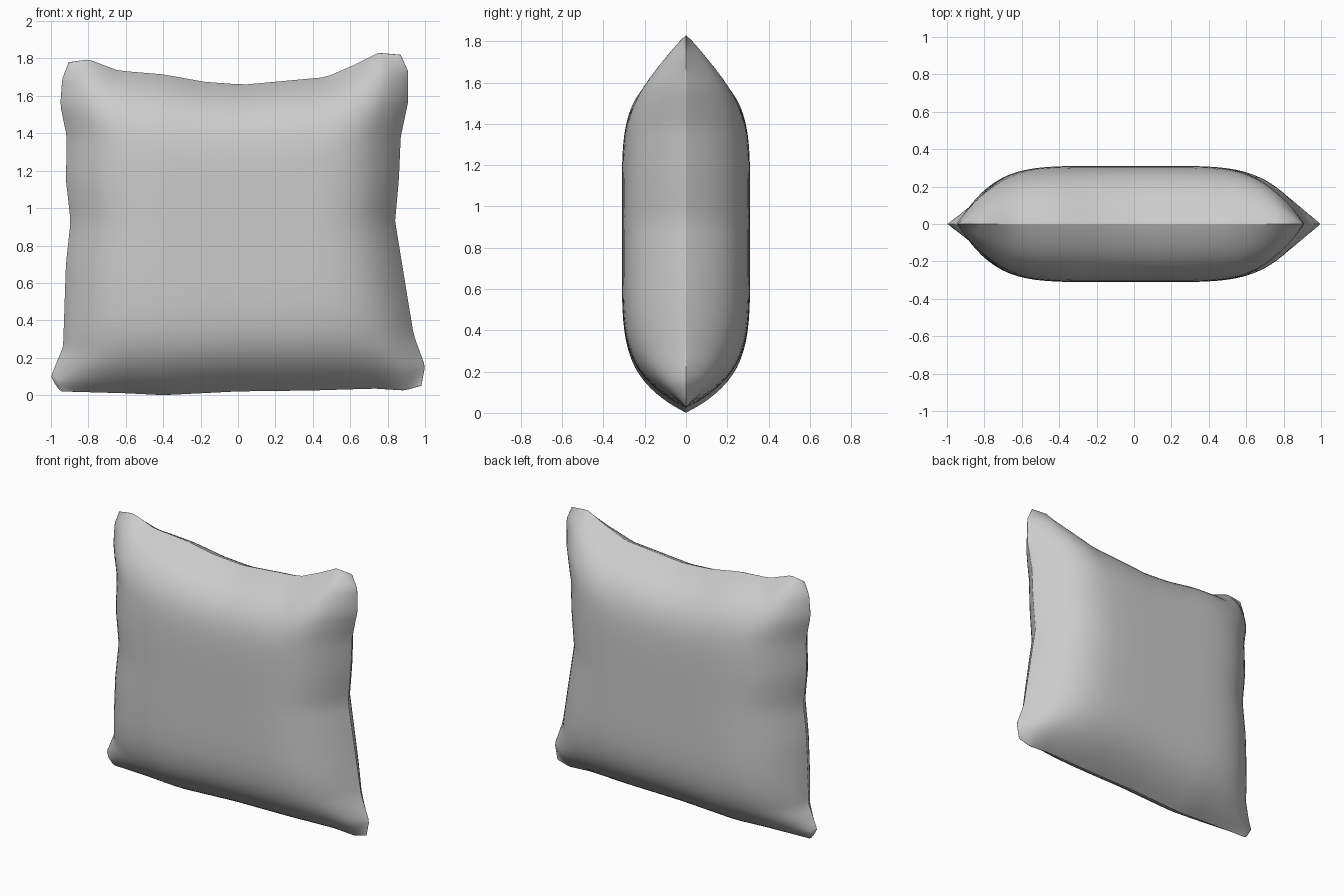
import bpy, bmesh, math
from mathutils import Vector

if "Cube" in bpy.data.objects:
    bpy.data.objects.remove(bpy.data.objects["Cube"])

# Seam outline of the cushion, one polyline per side (x, z)
BOTTOM = [(-.975, .055), (-.95, .02), (-.6, .01), (-.4, 0), (0, .02),
          (.4, .025), (.73, .035), (.89, .025), (.98, .05)]
TOP = [(-.905, 1.78), (-.8, 1.795), (-.64, 1.735), (-.4, 1.715), (-.18, 1.675),
       (.03, 1.66), (.47, 1.70), (.62, 1.765), (.75, 1.83), (.87, 1.82)]
LEFT = [(-.975, .055), (-1, .10), (-.935, .26), (-.92, .7), (-.895, .93),
        (-.92, 1.15), (-.915, 1.38), (-.95, 1.55), (-.94, 1.69), (-.905, 1.78)]
RIGHT = [(.98, .05), (1, .155), (.94, .32), (.91, .5), (.84, .93),
         (.86, 1.15), (.87, 1.38), (.91, 1.57), (.91, 1.73), (.87, 1.82)]

N = 48            # grid divisions
HALF_DEPTH = .311
FULLNESS = 5.6    # how quickly the cushion swells away from the seam


def along(points, t):
    """Point at fraction t of a polyline's length."""
    pts = [Vector(p) for p in points]
    lengths = [(b - a).length for a, b in zip(pts, pts[1:])]
    d = t * sum(lengths)
    for a, b, l in zip(pts, pts[1:], lengths):
        if d <= l:
            return a.lerp(b, d / l)
        d -= l
    return pts[-1]


def bulge(t):
    """Rise from a pinched seam to the nearly flat middle."""
    return 1 - max(0, 1 - 2 * min(t, 1 - t)) ** FULLNESS


# Finer spacing near the seam
steps = [(1 - math.cos(math.pi * i / N)) / 2 for i in range(N + 1)]
bottom, top, left, right = ([along(side, t) for t in steps]
                            for side in (BOTTOM, TOP, LEFT, RIGHT))


def bend(side, i):
    """How far a seam strays from the straight line between its corners."""
    return side[i] - side[0].lerp(side[-1], steps[i])


# Cushion: patch spanned by the four seams, puffed out to front and back
bm = bmesh.new()
for sign in (-1, 1):
    rows = []
    for j, v in enumerate(steps):
        row = []
        for i, u in enumerate(steps):
            p = bottom[0].lerp(bottom[-1], u).lerp(top[0].lerp(top[-1], u), v)
            # seam waves fade out towards the middle
            p += bend(bottom, i) * (1 - v) ** 2 + bend(top, i) * v ** 2
            p += bend(left, j) * (1 - u) ** 2 + bend(right, j) * u ** 2
            y = sign * HALF_DEPTH * bulge(u) * bulge(v)
            row.append(bm.verts.new((p.x, y, p.y)))
        rows.append(row)
    for j in range(N):
        for i in range(N):
            bm.faces.new((rows[j][i], rows[j][i + 1], rows[j + 1][i + 1], rows[j + 1][i]))
bmesh.ops.remove_doubles(bm, verts=bm.verts, dist=1e-5)
bmesh.ops.recalc_face_normals(bm, faces=bm.faces)
for f in bm.faces:
    f.smooth = True

mesh = bpy.data.meshes.new("cushion")
bm.to_mesh(mesh)
bm.free()
cushion = bpy.data.objects.new("cushion", mesh)
bpy.context.collection.objects.link(cushion)
